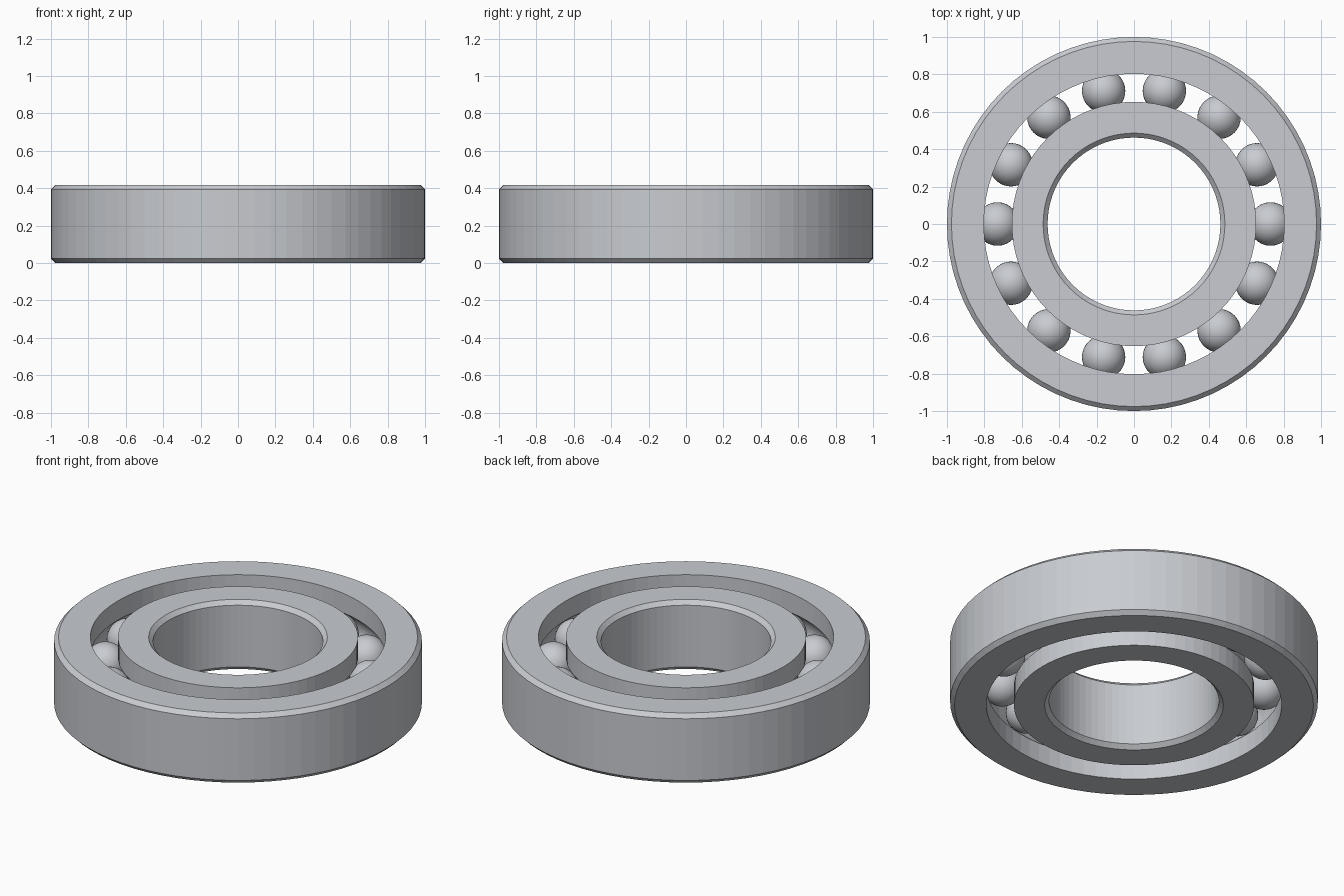
import bpy, bmesh
from math import sin, cos, pi, acos, tau

cube = bpy.data.objects.get("Cube")
if cube:
    bpy.data.objects.remove(cube, do_unlink=True)

HEIGHT = 0.418
MID = HEIGHT / 2
PITCH = 0.73          # radius of the circle of ball centres
BALL_R = 0.116
GROOVE_R = 0.118
BALLS = 14
SEGMENTS = 72
CHAMFER = 0.024

steel = bpy.data.materials.new("steel grey")
colour = (0.58, 0.60, 0.635, 1)
steel.diffuse_color = colour
steel.use_nodes = True
steel.node_tree.nodes["Principled BSDF"].inputs["Base Color"].default_value = colour


def add_object(name, bm):
    mesh = bpy.data.meshes.new(name)
    bm.to_mesh(mesh)
    bm.free()
    mesh.materials.append(steel)
    obj = bpy.data.objects.new(name, mesh)
    bpy.context.collection.objects.link(obj)
    return obj


def ring(name, plain_r, track_r):
    """Spin a section with a chamfered plain wall and a grooved track wall."""
    inward = 1 if track_r > plain_r else -1
    edge_r = plain_r + inward * CHAMFER
    section = [(edge_r, 0), (plain_r, CHAMFER),
               (plain_r, HEIGHT - CHAMFER), (edge_r, HEIGHT), (track_r, HEIGHT)]
    # circular ball groove
    half = acos(abs(track_r - PITCH) / GROOVE_R)
    steps = 12
    for i in range(steps + 1):
        a = half - 2 * half * i / steps
        section.append((PITCH - inward * GROOVE_R * cos(a), MID + GROOVE_R * sin(a)))
    section.append((track_r, 0))

    bm = bmesh.new()
    loops = [[bm.verts.new((r * cos(tau * s / SEGMENTS), r * sin(tau * s / SEGMENTS), z))
              for r, z in section] for s in range(SEGMENTS)]
    n = len(section)
    for s in range(SEGMENTS):
        a, b = loops[s], loops[(s + 1) % SEGMENTS]
        for i in range(n):
            j = (i + 1) % n
            bm.faces.new((a[i], b[i], b[j], a[j]))
    bmesh.ops.recalc_face_normals(bm, faces=bm.faces[:])
    return add_object(name, bm)


# Races
ring("outer_race", 1.0, 0.803)
ring("inner_race", 0.462, 0.653)

# Balls
for k in range(BALLS):
    bm = bmesh.new()
    bmesh.ops.create_uvsphere(bm, u_segments=32, v_segments=20, radius=BALL_R)
    for f in bm.faces:
        f.smooth = True
    ball = add_object(f"ball_{k + 1}", bm)
    angle = tau * k / BALLS
    ball.location = (PITCH * cos(angle), PITCH * sin(angle), MID)
